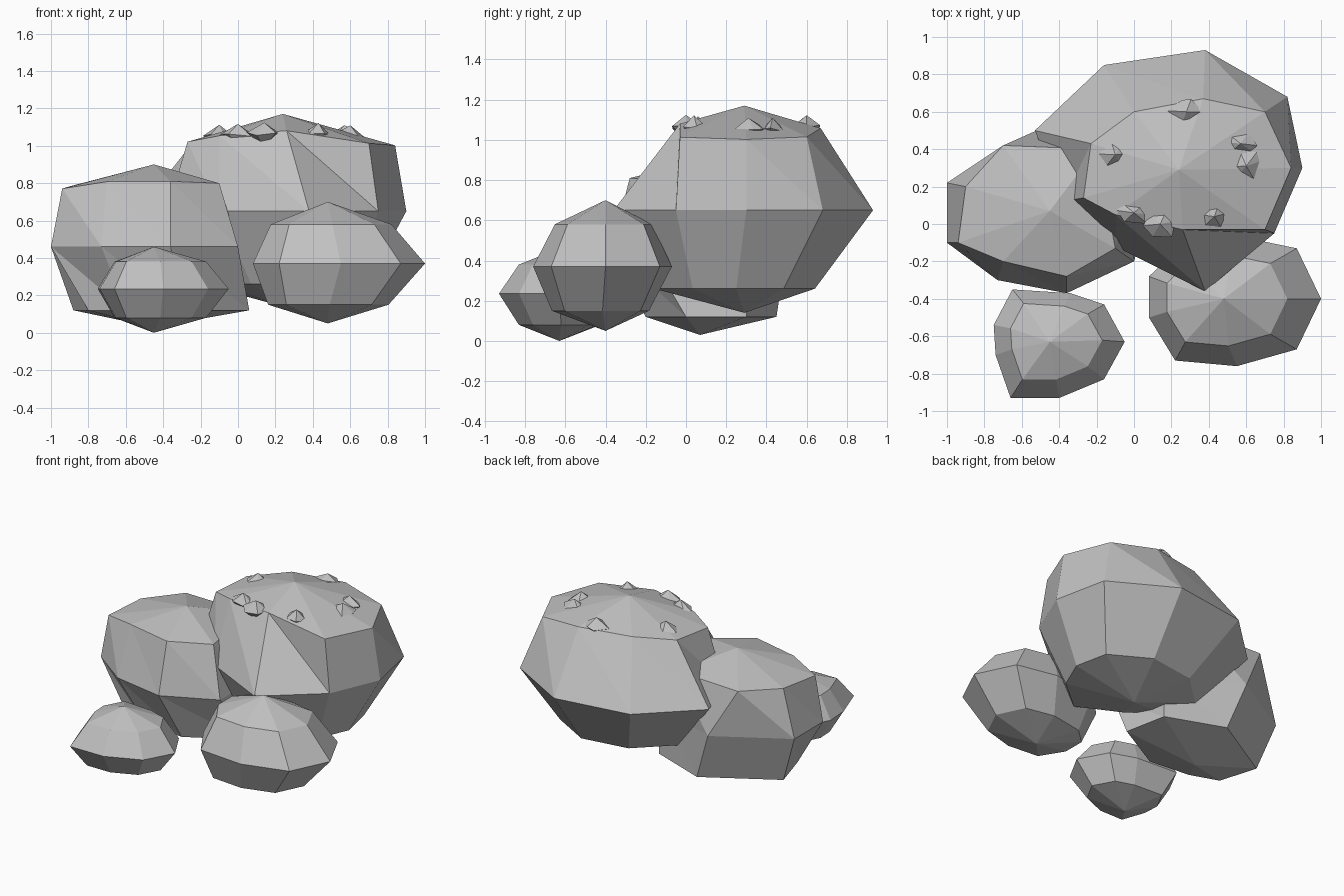
import bpy
import bmesh
import math
import random

random.seed(4)

default = bpy.data.objects.get("Cube")
if default:
    bpy.data.objects.remove(default, do_unlink=True)

# One plain grey stone colour
stone = bpy.data.materials.new("stone_grey")
stone.use_nodes = True
brightness = 0.53
grey = (brightness, brightness, brightness, 1)
stone.diffuse_color = grey
stone.node_tree.nodes["Principled BSDF"].inputs["Base Color"].default_value = grey


def level(outline, height):
    """Lift a plan outline to a height."""
    return [(x, y, height) for x, y in outline]


def tilted(outline, peak, slope):
    """Lift a plan outline so that it falls away evenly from the peak."""
    px, py, pz = peak
    return [(x, y, pz - slope * math.hypot(x - px, y - py)) for x, y in outline]


def shrink(outline, centre, factor):
    """Scale a plan outline about a centre."""
    cx, cy = centre
    return [(cx + (x - cx) * factor, cy + (y - cy) * factor) for x, y in outline]


def build_rock(name, peak, rings, base_height):
    """Faceted stone: a peak, stacked rings of corners, and a low point."""
    bm = bmesh.new()
    top = bm.verts.new(peak)
    base = bm.verts.new((peak[0], peak[1], base_height))
    loops = [[bm.verts.new(corner) for corner in ring] for ring in rings]
    count = len(loops[0])
    for i in range(count):
        j = (i + 1) % count
        bm.faces.new((top, loops[0][i], loops[0][j]))
        bm.faces.new((base, loops[-1][j], loops[-1][i]))
        for upper, lower in zip(loops, loops[1:]):
            bm.faces.new((upper[i], lower[i], lower[j]))
            bm.faces.new((upper[i], lower[j], upper[j]))
    bmesh.ops.recalc_face_normals(bm, faces=bm.faces)
    mesh = bpy.data.meshes.new(name)
    bm.to_mesh(mesh)
    bm.free()
    mesh.materials.append(stone)
    obj = bpy.data.objects.new(name, mesh)
    bpy.context.collection.objects.link(obj)


# Large boulder at the back
peak = (0.24, 0.29, 1.17)
girth = [(0.9, 0.3), (0.82, 0.68), (0.38, 0.93), (-0.16, 0.85), (-0.53, 0.5),
         (-0.38, 0.12), (-0.1, -0.12), (0.38, -0.36), (0.75, -0.05)]
shoulder = [(0.84, 0.3), (0.7, 0.6), (0.37, 0.67), (0, 0.6), (-0.23, 0.43),
            (-0.27, 0.14), (-0.1, 0.05), (0.26, -0.03), (0.7, -0.03)]
build_rock("large_boulder", peak, [
    tilted(shoulder, peak, 0.28),
    level(girth, 0.65),
    level(shrink(girth, (0.35, 0.17), 0.62), 0.26),
], 0.14)

# Wide boulder on the right
peak = (-0.45, 0.07, 0.9)
girth = [(0, 0.3), (-0.52, 0.5), (-1, 0.22), (-1, -0.1),
         (-0.73, -0.3), (-0.36, -0.37), (0, -0.2)]
shoulder = [(-0.2, 0.4), (-0.7, 0.42), (-0.9, 0.2), (-0.94, -0.1),
            (-0.7, -0.2), (-0.36, -0.28), (-0.1, -0.13)]
foot = [(0, 0.3), (-0.4, 0.45), (-0.88, 0.17), (-0.8, -0.1),
        (-0.6, -0.17), (-0.3, -0.2), (0.06, 0)]
build_rock("wide_boulder", peak, [
    tilted(shoulder, peak, 0.25),
    level(girth, 0.46),
    level(foot, 0.12),
], 0.03)

# Medium boulder at the front left
girth = [(1, -0.4), (0.87, -0.13), (0.58, -0.07), (0.24, -0.13), (0.08, -0.28),
         (0.08, -0.5), (0.22, -0.73), (0.55, -0.76), (0.87, -0.67)]
build_rock("medium_boulder", (0.48, -0.4, 0.7), [
    level(shrink(girth, (0.4, -0.4), 0.7), 0.58),
    level(girth, 0.37),
    level(shrink(girth, (0.35, -0.45), 0.7), 0.15),
], 0.05)

# Small boulder at the front right
girth = [(-0.05, -0.63), (-0.16, -0.43), (-0.34, -0.37), (-0.65, -0.35), (-0.75, -0.54),
         (-0.74, -0.7), (-0.66, -0.93), (-0.4, -0.93), (-0.16, -0.83)]
inner = shrink(girth, (-0.45, -0.6), 0.7)
build_rock("small_boulder", (-0.45, -0.63, 0.46), [
    level(inner, 0.38),
    level(girth, 0.235),
    level(inner, 0.08),
], 0)

# Pointed stone chips on top of the large boulder: name, x, y, half-width, half-depth
chips = [
    ("front_right_chip", 0, 0.06, 0.1, 0.08),
    ("front_middle_chip", 0.14, 0, 0.1, 0.1),
    ("front_left_chip", 0.43, 0.04, 0.07, 0.07),
    ("left_chip", 0.6, 0.31, 0.09, 0.1),
    ("rear_left_chip", 0.57, 0.43, 0.1, 0.06),
    ("rear_chip", 0.28, 0.6, 0.12, 0.08),
    ("right_chip", -0.1, 0.37, 0.08, 0.08),
]
for name, x, y, wide, deep in chips:
    tip = 1.17 - 0.28 * math.hypot(x - 0.24, y - 0.29) + 0.04
    rim = []
    for k in range(6):
        angle = math.tau * k / 6 + random.uniform(-0.3, 0.3)
        reach = random.uniform(0.75, 1.1)
        rim.append((x + wide * reach * math.cos(angle),
                    y + deep * reach * math.sin(angle),
                    tip - random.uniform(0.05, 0.07)))
    build_rock(name, (x, y, tip), [rim], tip - 0.13)
